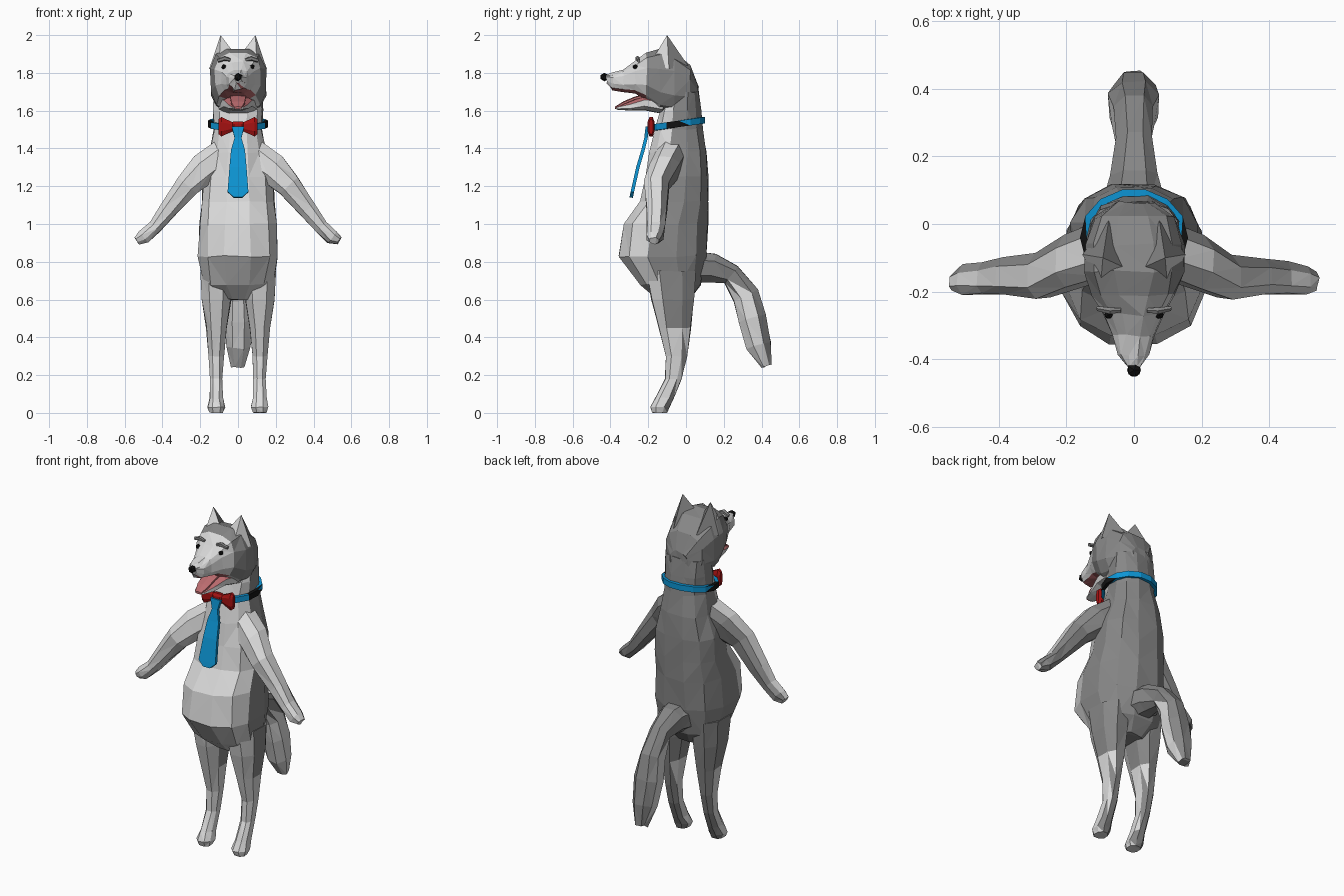
import bpy, bmesh, math, random
from mathutils import Vector

random.seed(4)
X, Y, Z = Vector((1, 0, 0)), Vector((0, 1, 0)), Vector((0, 0, 1))


def mat(name, r, g, b):
    m = bpy.data.materials.new(name)
    m.diffuse_color = (r, g, b, 1)
    return m


WHITE = mat("white_fur", 0.70, 0.70, 0.70)
GREY = mat("grey_fur", 0.24, 0.24, 0.24)
BLACK = mat("black", 0.006, 0.006, 0.006)
BLUE = mat("blue_cloth", 0.004, 0.30, 0.66)
RED = mat("red_cloth", 0.38, 0.006, 0.006)
PINK = mat("pink_mouth", 0.50, 0.15, 0.16)


def finish(name, bm, mats, rule=None):
    bmesh.ops.triangulate(bm, faces=[f for f in bm.faces if len(f.verts) > 3])
    bmesh.ops.recalc_face_normals(bm, faces=bm.faces)
    bm.normal_update()
    for f in bm.faces:
        if rule:
            f.material_index = int(rule(f.calc_center_median(), f.normal))
    me = bpy.data.meshes.new(name)
    bm.to_mesh(me)
    bm.free()
    for m in mats:
        me.materials.append(m)
    ob = bpy.data.objects.new(name, me)
    bpy.context.collection.objects.link(ob)
    return ob


def loft(name, rows, side, mats, rule=None, normal=None, n=10, power=0.85,
         jitter=0.005, closed=False):
    """Skin rings given as (centre, half size along side, half size across)."""
    bm = bmesh.new()
    rings, k = [], len(rows)
    for i, (c, hs, ht) in enumerate(rows):
        a, b = (i - 1, (i + 1) % k) if closed else (max(i - 1, 0), min(i + 1, k - 1))
        t = normal or (Vector(rows[b][0]) - Vector(rows[a][0])).normalized()
        across = t.cross(side).normalized()
        ring = []
        for j in range(n):
            w = 2 * math.pi * (j + 0.5) / n
            u, v = (math.copysign(abs(q) ** power, q) for q in (math.cos(w), math.sin(w)))
            p = Vector(c) + side * u * hs + across * v * ht
            p += Vector([random.uniform(-jitter, jitter) for _ in range(3)])
            p.z = max(p.z, 0)
            ring.append(bm.verts.new(p))
        rings.append(ring)
    for i in range(k if closed else k - 1):
        r, s = rings[i], rings[(i + 1) % k]
        for j in range(n):
            m = (j + 1) % n
            bm.faces.new((r[j], r[m], s[m], s[j]))
    if not closed:
        bm.faces.new(rings[0])
        bm.faces.new(rings[-1])
    return finish(name, bm, mats, rule)


def ball(name, loc, size, m):
    bm = bmesh.new()
    bmesh.ops.create_icosphere(bm, subdivisions=1, radius=1)
    for v in bm.verts:
        v.co = Vector([v.co[i] * size[i] + loc[i] for i in range(3)])
    return finish(name, bm, [m])


def upright(rows, x=0):
    # rows: height, front y, back y, half width
    return [((x, (f + b) / 2, z), w, (b - f) / 2) for z, f, b, w in rows]


def lengthwise(rows):
    # rows: y, bottom z, top z, half width
    return [((0, y, (b + t) / 2), w, (t - b) / 2) for y, b, t, w in rows]


FUR = [WHITE, GREY]

# Torso and neck, light belly and dark back
loft("torso", upright([
    (0.60, -0.15, 0.02, 0.10), (0.68, -0.25, 0.08, 0.19), (0.83, -0.36, 0.11, 0.22),
    (1.00, -0.34, 0.12, 0.21), (1.12, -0.25, 0.12, 0.20), (1.25, -0.22, 0.12, 0.19),
    (1.38, -0.20, 0.115, 0.155), (1.50, -0.165, 0.09, 0.13),
    (1.60, -0.14, 0.08, 0.135), (1.70, -0.10, 0.065, 0.13)]),
    X, FUR, lambda c, n: n.y > -0.35, normal=Z, n=12)

# Head with upper muzzle
def head_rule(c, n):
    if c.y < -0.22 and n.z < -0.6:
        return 2
    return c.y > -0.12 or (c.y > -0.2 and (abs(c.x) > 0.10 or n.z > 0.75))


loft("head", lengthwise([
    (0.065, 1.64, 1.74, 0.06), (0.02, 1.60, 1.84, 0.12), (-0.06, 1.58, 1.91, 0.15),
    (-0.14, 1.59, 1.935, 0.15), (-0.21, 1.65, 1.905, 0.125), (-0.27, 1.69, 1.86, 0.09),
    (-0.33, 1.70, 1.82, 0.062), (-0.39, 1.71, 1.80, 0.045), (-0.42, 1.75, 1.79, 0.022)]),
    X, FUR + [PINK], head_rule, normal=Y, n=12, power=0.75)

# Lower jaw and tongue
loft("lower_jaw", lengthwise([
    (-0.12, 1.58, 1.68, 0.11), (-0.22, 1.60, 1.68, 0.08),
    (-0.30, 1.60, 1.645, 0.055), (-0.365, 1.605, 1.625, 0.03)]),
    X, [WHITE, PINK], lambda c, n: n.z > 0.6, normal=Y, n=8, jitter=0.002)
loft("tongue", lengthwise([
    (-0.19, 1.675, 1.695, 0.05), (-0.27, 1.655, 1.675, 0.045),
    (-0.33, 1.63, 1.65, 0.04), (-0.375, 1.608, 1.622, 0.022)]),
    X, [PINK], normal=Y, n=6, jitter=0)

# Tail, dark above and light below
loft("tail", [
    ((0, 0.05, 0.77), 0.10, 0.09), ((0, 0.14, 0.765), 0.075, 0.08),
    ((0, 0.24, 0.73), 0.052, 0.06), ((0, 0.32, 0.62), 0.065, 0.075),
    ((0, 0.35, 0.50), 0.08, 0.08), ((0, 0.385, 0.36), 0.07, 0.07),
    ((0, 0.425, 0.25), 0.035, 0.03)],
    X, FUR, lambda c, n: n.y > 0.3 or c.z > 0.66, n=8)

for s, tag in ((1, "right"), (-1, "left")):
    # Arms hanging outward
    loft("arm_" + tag, [
        ((s * 0.07, -0.07, 1.37), 0.09, 0.09), ((s * 0.18, -0.11, 1.29), 0.085, 0.09),
        ((s * 0.27, -0.155, 1.205), 0.07, 0.068), ((s * 0.37, -0.155, 1.075), 0.058, 0.05),
        ((s * 0.44, -0.16, 0.985), 0.05, 0.038), ((s * 0.50, -0.165, 0.93), 0.046, 0.04),
        ((s * 0.535, -0.17, 0.91), 0.027, 0.022)],
        Y, FUR, lambda c, n: n.y > 0.45, n=8, jitter=0.004)

    # Legs with paws
    loft("leg_" + tag, upright([
        (0.75, -0.22, 0.06, 0.09), (0.60, -0.19, 0.05, 0.083), (0.45, -0.15, 0.03, 0.057),
        (0.30, -0.11, 0.01, 0.042), (0.18, -0.115, -0.02, 0.036), (0.08, -0.165, -0.06, 0.038),
        (0.03, -0.19, -0.085, 0.048), (0.0, -0.18, -0.10, 0.038)], s * 0.115),
        X, FUR, lambda c, n: n.y > (0.55 if c.z < 0.45 else -0.3),
        normal=Z, n=8, jitter=0.003)

    # Ears as pointed pyramids
    bm = bmesh.new()
    base = [bm.verts.new((s * x, y, z)) for x, y, z in (
        (0.025, -0.13, 1.91), (0.10, -0.19, 1.85), (0.153, -0.09, 1.82), (0.075, 0.01, 1.84))]
    tip = bm.verts.new((s * 0.092, -0.10, 2.0))
    bm.faces.new(base)
    for i in range(4):
        bm.faces.new((base[i], base[(i + 1) % 4], tip))
    finish("ear_" + tag, bm, FUR, lambda c, n: n.y > -0.3)

    # Eyes and brows
    ball("eye_" + tag, (s * 0.075, -0.268, 1.832), (0.014, 0.014, 0.014), BLACK)
    loft("brow_" + tag, [
        ((s * 0.04, -0.255, 1.868), 0.007, 0.008), ((s * 0.07, -0.257, 1.877), 0.011, 0.013),
        ((s * 0.108, -0.25, 1.864), 0.008, 0.010)], Y, [GREY], n=6, jitter=0)

ball("nose", (0, -0.432, 1.778), (0.023, 0.023, 0.023), BLACK)

# Collar, tilted up at the back, with dark side patches
collar = []
for i in range(14):
    a = 2 * math.pi * (i + 0.5) / 14
    collar.append(((0.15 * math.sin(a), -0.04 + 0.135 * math.cos(a),
                    1.53 + 0.02 * math.cos(a)), 0.017, 0.01))
loft("collar", collar, Z, [BLUE, BLACK],
     lambda c, n: abs(c.y + 0.055) < 0.05 and abs(c.x) > 0.1,
     n=4, power=0, jitter=0, closed=True)

# Bow tie pinched at the middle
loft("bow_tie", [((x, -0.185, 1.515), h, d) for x, h, d in (
    (-0.103, 0.042, 0.012), (-0.088, 0.055, 0.02), (-0.03, 0.026, 0.014),
    (-0.022, 0.03, 0.02), (0.022, 0.03, 0.02), (0.03, 0.026, 0.014),
    (0.088, 0.055, 0.02), (0.103, 0.042, 0.012))],
    Z, [RED], normal=X, n=8, jitter=0)

# Long tie curving forward over the chest
loft("long_tie", [((0, y, z), w, 0.009) for z, y, w in (
    (1.515, -0.205, 0.033), (1.455, -0.212, 0.018), (1.39, -0.228, 0.037),
    (1.30, -0.255, 0.045), (1.17, -0.284, 0.055), (1.14, -0.29, 0.022))],
    X, [BLUE], n=4, power=0, jitter=0)
